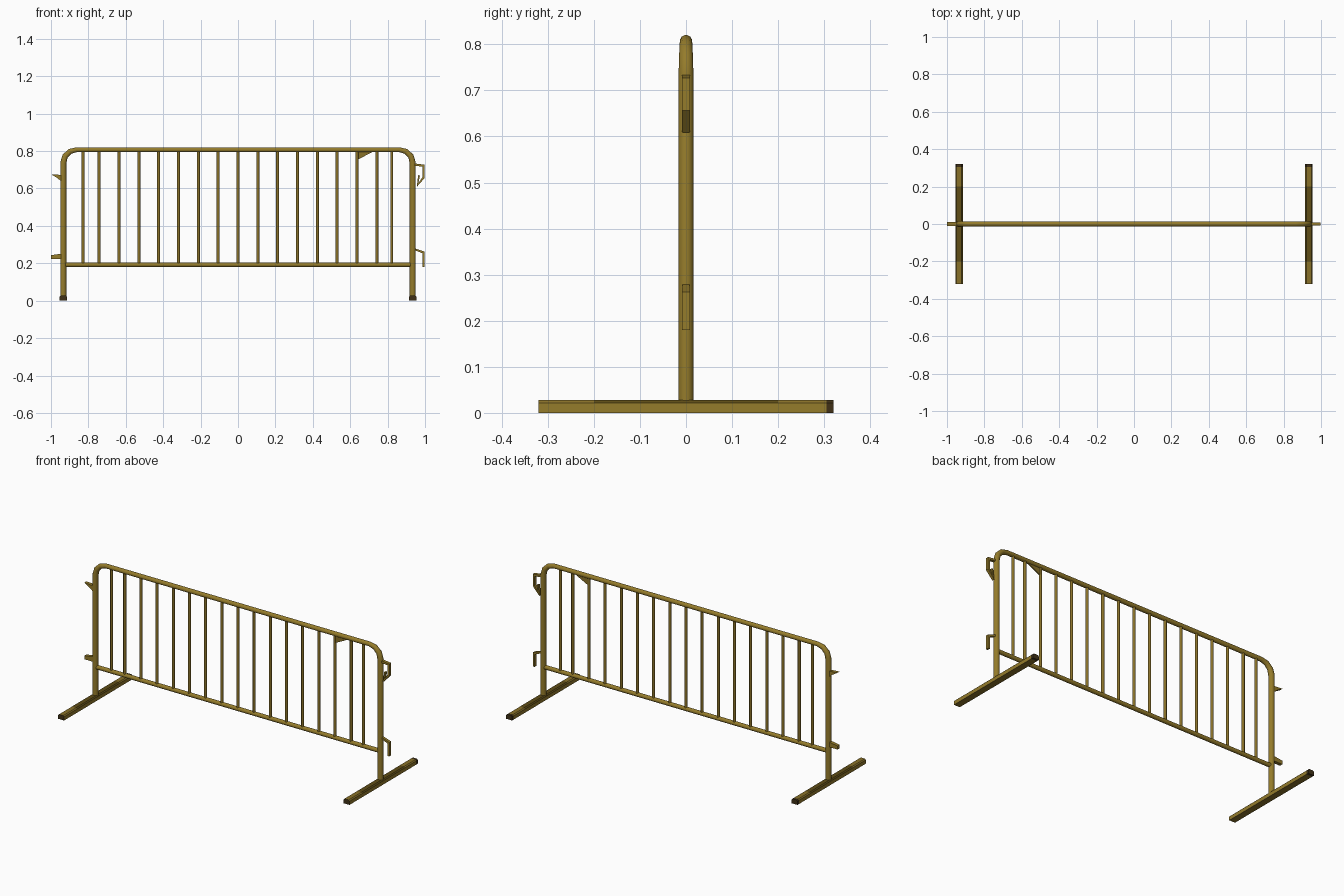
import bpy, bmesh
from math import cos, sin, pi, radians
from mathutils import Vector

if "Cube" in bpy.data.objects:
    bpy.data.objects.remove(bpy.data.objects["Cube"])


def material(name, colour):
    m = bpy.data.materials.new(name)
    m.use_nodes = True
    m.diffuse_color = (*colour, 1)
    m.node_tree.nodes["Principled BSDF"].inputs["Base Color"].default_value = (*colour, 1)
    return m


BRASS = material("weathered yellow", (0.3, 0.2, 0.024))
DULL = material("dull yellow", (0.25, 0.165, 0.022))
BROWN = material("worn brown", (0.115, 0.075, 0.008))
DARK = material("dark rust", (0.05, 0.03, 0.008))


def finish(name, bm, mats, smooth=True):
    bmesh.ops.recalc_face_normals(bm, faces=bm.faces)
    mesh = bpy.data.meshes.new(name)
    bm.to_mesh(mesh)
    bm.free()
    for m in mats:
        mesh.materials.append(m)
    ob = bpy.data.objects.new(name, mesh)
    bpy.context.collection.objects.link(ob)
    if smooth:
        bpy.ops.object.select_all(action='DESELECT')
        bpy.context.view_layer.objects.active = ob
        ob.select_set(True)
        bpy.ops.object.shade_smooth_by_angle(angle=radians(50))
    return ob


def sweep(name, path, profile, mat, smooth=True):
    """Sweep a closed (in-plane, depth) profile along an x-z path with mitred joints.
    Path points are (x, z, scale)."""
    bm = bmesh.new()
    pts = [Vector((x, 0, z)) for x, z, _ in path]
    rings = []
    for i, p in enumerate(pts):
        a = (p - pts[i - 1]).normalized() if i else (pts[1] - p).normalized()
        b = (pts[i + 1] - p).normalized() if i < len(pts) - 1 else a
        t = (a + b).normalized()
        n = Vector((-t.z, 0, t.x)) / max(t.dot(a), 0.5)
        s = path[i][2]
        rings.append([bm.verts.new(p + n * u * s + Vector((0, v * s, 0))) for u, v in profile])
    k = len(profile)
    for r, q in zip(rings, rings[1:]):
        for j in range(k):
            bm.faces.new((r[j], r[(j + 1) % k], q[(j + 1) % k], q[j]))
    bm.faces.new(rings[0])
    bm.faces.new(rings[-1])
    return finish(name, bm, [mat], smooth)


def circle(r, n):
    return [(r * cos(2 * pi * (i + .5) / n), r * sin(2 * pi * (i + .5) / n)) for i in range(n)]


def strip(thick, wide):
    return [(-thick, -wide), (thick, -wide), (thick, wide), (-thick, wide)]


def plate(name, outline, half, mat):
    """Flat x-z outline given a thickness along y."""
    bm = bmesh.new()
    face = bm.faces.new([bm.verts.new((x, -half, z)) for x, z in outline])
    out = bmesh.ops.extrude_face_region(bm, geom=[face])
    bmesh.ops.translate(bm, vec=(0, 2 * half, 0),
                        verts=[v for v in out["geom"] if isinstance(v, bmesh.types.BMVert)])
    return finish(name, bm, [mat], False)


POST_X, TOP_Z, RAIL_Z, BEND = 0.934, 0.807, 0.192, 0.07

# Bent tube frame: both posts, rounded corners and the top rail
half = [(POST_X, 0.02, 1.25), (POST_X, TOP_Z - BEND, 1.25)]
for i in range(1, 4):
    a = i / 3 * pi / 2
    half.append((POST_X - BEND + BEND * cos(a), TOP_Z - BEND + BEND * sin(a), 1.25 - i / 12))
sweep("tube_frame", half + [(-x, z, s) for x, z, s in reversed(half)], circle(0.0133, 12), BRASS)

# Lower rail
sweep("lower_rail", [(-POST_X, RAIL_Z, 1), (POST_X, RAIL_Z, 1)], circle(0.0125, 10), BRASS)

# Upright bars, the outer pair set closer to the posts
bars = [i * 0.106 for i in range(-7, 8)] + [-0.828, 0.822]
for x in sorted(bars):
    sweep("upright_bar", [(x, RAIL_Z, 1), (x, TOP_Z, 1)], circle(0.0085, 8), DULL)

# Corner plate under the top rail
plate("corner_plate", [(0.635, 0.8), (0.73, 0.8), (0.635, 0.752)], 0.004, DULL)

# Feet: bars with worn tops and dark ends, the rear tip stained all round
for side, sx in (("left", 1), ("right", -1)):
    bm = bmesh.new()
    ys = (-0.32, -0.2, 0.2, 0.305, 0.32)
    w, h, c = 0.0195, 0.028, 0.006
    section = [(-w, 0), (w, 0), (w, h - c), (w - c, h), (c - w, h), (-w, h - c)]
    rings = [[bm.verts.new((sx * (POST_X + 0.001) + x, y, z)) for x, z in section] for y in ys]
    for r, q in zip(rings, rings[1:]):
        for j in range(len(section)):
            bm.faces.new((r[j], r[j - 1], q[j - 1], q[j]))
    bm.faces.new(rings[0])
    bm.faces.new(rings[-1])
    bmesh.ops.recalc_face_normals(bm, faces=bm.faces)
    for f in bm.faces:
        y = f.calc_center_median().y
        if abs(f.normal.y) > 0.5 or y > 0.305:
            f.material_index = 3
        elif f.normal.z > 0.5:
            f.material_index = 2 if abs(y) < 0.1 else 1
        elif f.normal.z < -0.5:
            f.material_index = 1
    finish(side + "_foot", bm, [BRASS, DULL, BROWN, DARK], False)

# Coupling hooks on the left post
sweep("upper_hook", [(0.94, 0.728, 1), (0.992, 0.722, 1), (0.992, 0.658, 1),
                     (0.96, 0.618, 0.9), (0.968, 0.67, 0.8)], strip(0.006, 0.009), BRASS, False)
sweep("lower_hook", [(0.94, 0.277, 0.8), (0.992, 0.258, 1), (0.992, 0.18, 1)],
      strip(0.006, 0.009), BRASS, False)

# Coupling tabs on the right post
plate("upper_tab", [(-0.94, 0.672), (-1, 0.676), (-0.97, 0.658), (-0.94, 0.635)], 0.01, BRASS)
plate("lower_tab", [(-0.94, 0.252), (-1, 0.243), (-1, 0.222), (-0.94, 0.222)], 0.01, BRASS)
